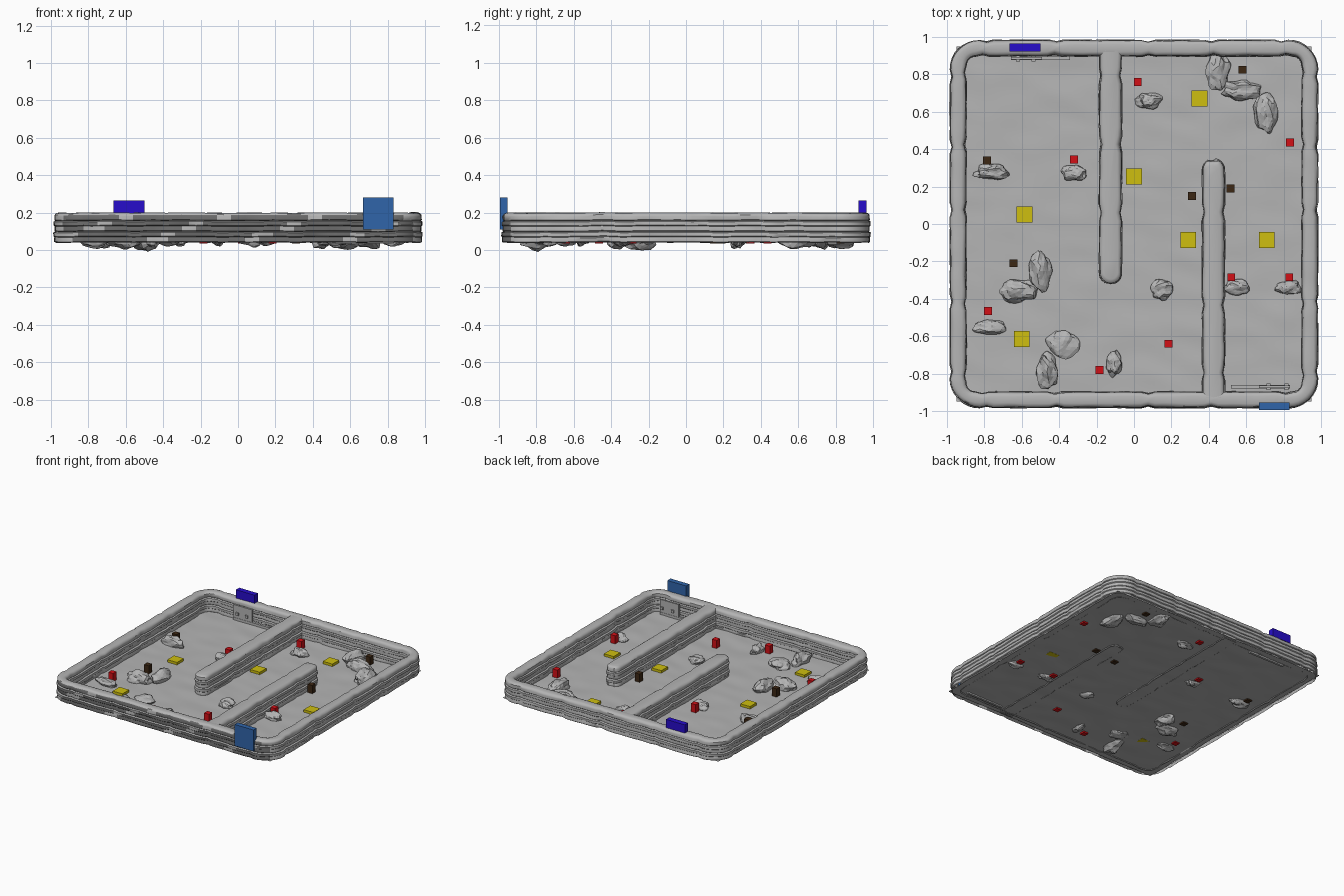
import bpy, bmesh, random
from math import sin, cos, pi
from mathutils import Vector, Matrix, noise

random.seed(4)
if "Cube" in bpy.data.objects:
    bpy.data.objects.remove(bpy.data.objects["Cube"])


def material(name, r, g, b):
    m = bpy.data.materials.new(name)
    m.use_nodes = True
    m.diffuse_color = (r, g, b, 1)
    m.node_tree.nodes["Principled BSDF"].inputs["Base Color"].default_value = (r, g, b, 1)
    return m


stone = material("grey stone", .46, .46, .46)
dark = material("dark stone", .15, .15, .15)
yellow = material("yellow", .62, .52, .005)
red = material("red", .65, .005, .008)
brown = material("dark brown", .045, .02, .007)
blue = material("blue", .03, .13, .40)
violet = material("deep blue", .02, .004, .60)


def finish(bm, name, *mats, smooth=None):
    me = bpy.data.meshes.new(name)
    bm.to_mesh(me)
    bm.free()
    ob = bpy.data.objects.new(name, me)
    bpy.context.collection.objects.link(ob)
    for m in mats:
        me.materials.append(m)
    if smooth:
        bpy.ops.object.select_all(action='DESELECT')
        ob.select_set(True)
        bpy.context.view_layer.objects.active = ob
        bpy.ops.object.shade_smooth_by_angle(angle=smooth)
    return ob


def box(name, mat, centre, size):
    bm = bmesh.new()
    bmesh.ops.create_cube(bm, size=1)
    bmesh.ops.scale(bm, vec=size, verts=bm.verts)
    bmesh.ops.translate(bm, vec=centre, verts=bm.verts)
    return finish(bm, name, mat)


def line(a, b, step=.045):
    n = max(2, int((b - a).length / step))
    return [a.lerp(b, i / n) for i in range(n)]


def rounded_ring(half, radius):
    """Rounded square as (point, outward normal) pairs, equal count for any size."""
    pts = []
    for q in range(4):
        rot = Matrix.Rotation(q * pi / 2, 2)
        for i in range(44):
            s = -1 + 2 * i / 44
            pts.append((rot @ Vector((half, s * (half - radius))), rot @ Vector((1, 0))))
        for i in range(8):
            d = Vector((cos(i * pi / 16), sin(i * pi / 16)))
            pts.append((rot @ (Vector((half - radius,) * 2) + d * radius), rot @ d))
    return pts


def capsule_ring(x, y_end, y_wall, radius):
    """Divider outline: straight sides with one round free end."""
    side = 1 if y_end > y_wall else -1
    pts = []
    right, left = x + side * radius, x - side * radius
    pts += [(p, Vector((side, 0))) for p in line(Vector((right, y_wall)), Vector((right, y_end)))]
    for i in range(13):
        d = Vector((cos(i * pi / 12), sin(i * pi / 12))) * side
        pts.append((Vector((x, y_end)) + d * radius, d))
    pts += [(p, Vector((-side, 0))) for p in line(Vector((left, y_end)), Vector((left, y_wall)))[1:]]
    pts.append((Vector((left, y_wall)), Vector((-side, 0))))
    return pts


def rough(p, n, z, sign=1):
    """Push a wall point in or out for uneven stone; notch it at section seams."""
    along = p.y if abs(n.x) > abs(n.y) else p.x
    seam = min(abs(along - s) for s in (-.42, .07, .42, -.8, .8))
    amount = .005 * noise.noise(Vector((p.x * 9, p.y * 9, z * 40)))
    if seam < .02:
        amount -= .009
    return (p.x + n.x * amount * sign, p.y + n.y * amount * sign,
            z + .004 * noise.noise(Vector((p.x * 8, p.y * 8, 3))))


def bridge(bm, loops, closed=True):
    for a, b in zip(loops, loops[1:]):
        n = len(a)
        for i in range(n if closed else n - 1):
            j = (i + 1) % n
            bm.faces.new((a[i], a[j], b[j], b[i]))


# Height and inset of the stone courses
courses = []
for k in range(5):
    z0, inset = .04 + k * .029, (.004, 0, .006, .001, .005)[k]
    courses += [(z0, inset + .006), (z0 + .005, inset), (z0 + .024, inset)]
courses += [(.187, .007), (.195, .015), (.199, .026)]

# Perimeter wall: outer face up, top, inner face down
bm = bmesh.new()
loops = []
for z, inset in courses:
    loops.append([bm.verts.new(rough(p, n, z)) for p, n in rounded_ring(.985 - inset, .16 - inset)])
for z, inset in reversed(courses):
    loops.append([bm.verts.new(rough(p, n, z, -1)) for p, n in rounded_ring(.895 + inset, .045 + inset)])
bridge(bm, loops)
bmesh.ops.recalc_face_normals(bm, faces=bm.faces)
# Darker bricks along the front
bm.normal_update()
for f in bm.faces:
    c = f.calc_center_median()
    if c.y < -.94 and f.normal.y < -.6 and c.z < .19:
        course = int((c.z - .04) / .029)
        brick = int((c.x + 2 + .04 * (course % 2)) / .085)
        f.material_index = 0 if (brick * 7 + course * 5) % 6 == 0 else 1
finish(bm, "perimeter_wall", stone, dark, smooth=.6)

# Divider walls
for name, x, y_end, y_wall in (("left_divider", -.125, -.26, .93), ("right_divider", .425, .29, -.93)):
    bm = bmesh.new()
    loops = [[bm.verts.new(rough(p, n, z)) for p, n in capsule_ring(x, y_end, y_wall, .062 - inset)]
             for z, inset in courses]
    bridge(bm, loops)
    bm.faces.new(loops[-1])
    bmesh.ops.recalc_face_normals(bm, faces=bm.faces)
    finish(bm, name, stone, smooth=.6)

# Uneven floor
bm = bmesh.new()
bmesh.ops.create_grid(bm, x_segments=70, y_segments=70, size=.95)
for v in bm.verts:
    v.co.z = .045 + .005 * noise.noise(Vector((v.co.x * 5 + v.co.y * 3, v.co.y * 8, 0)))
finish(bm, "floor", stone, smooth=1)

# Boulders: x, y, length x, length y
boulders = [(.45, .82, .12, .19), (.57, .715, .2, .11), (.705, .59, .12, .2), (.08, .66, .13, .08),
            (-.76, .275, .18, .08), (-.32, .27, .13, .08), (-.505, -.25, .12, .2), (-.615, -.36, .2, .12),
            (-.765, -.555, .16, .075), (-.38, -.64, .16, .14), (-.465, -.79, .11, .19),
            (-.105, -.745, .08, .13), (.15, -.345, .11, .11), (.55, -.34, .14, .08), (.83, -.34, .13, .08)]
for i, (x, y, lx, ly) in enumerate(boulders):
    bm = bmesh.new()
    bmesh.ops.create_icosphere(bm, subdivisions=3, radius=.5)
    height = .11 if max(lx, ly) > .17 else .075
    for v in bm.verts:
        v.co *= 1 + .4 * noise.noise(v.co * 3.2 + Vector((i * 7.3, i, 2)))
        v.co = Vector((x + v.co.x * lx, y + v.co.y * ly, .06 + v.co.z * height))
    finish(bm, "boulder_%d" % i, stone)

# Pressure plates
for x, y in ((.35, .67), (0, .255), (-.585, .05), (-.6, -.615), (.29, -.085), (.71, -.085)):
    box("floor_plate", yellow, (x, y, .057), (.085, .085, .02))

# Red and brown marker posts
reds = ((.02, .76), (.835, .435), (-.32, .345), (.52, -.285), (.83, -.285), (-.78, -.465), (.185, -.64), (-.185, -.78))
browns = ((.58, .825), (-.785, .34), (.31, .15), (.515, .19), (-.645, -.21))
for name, mat, spots in (("red_post", red, reds), ("brown_post", brown, browns)):
    for x, y in spots:
        box(name, mat, (x, y, .072), (.042, .042, .075))

# Signs above the doors
box("entrance_sign", blue, (.75, -.975, .195), (.165, .04, .17))
box("exit_sign", violet, (-.582, .943, .231), (.165, .042, .066))

# Doors: slab, low rail and hinge blocks
for name, x, rail_x, y, hinges in (("back", -.575, -.5, .887, (-.62, -.537)), ("front", .752, .677, -.871, (.72, .815))):
    box(name + "_door", stone, (x, y, .105), (.165, .014, .12))
    box(name + "_door_rail", stone, (rail_x, y, .05), (.315, .018, .03))
    for hx in hinges:
        box(name + "_door_hinge", stone, (hx, y, .1), (.022, .035, .022))
